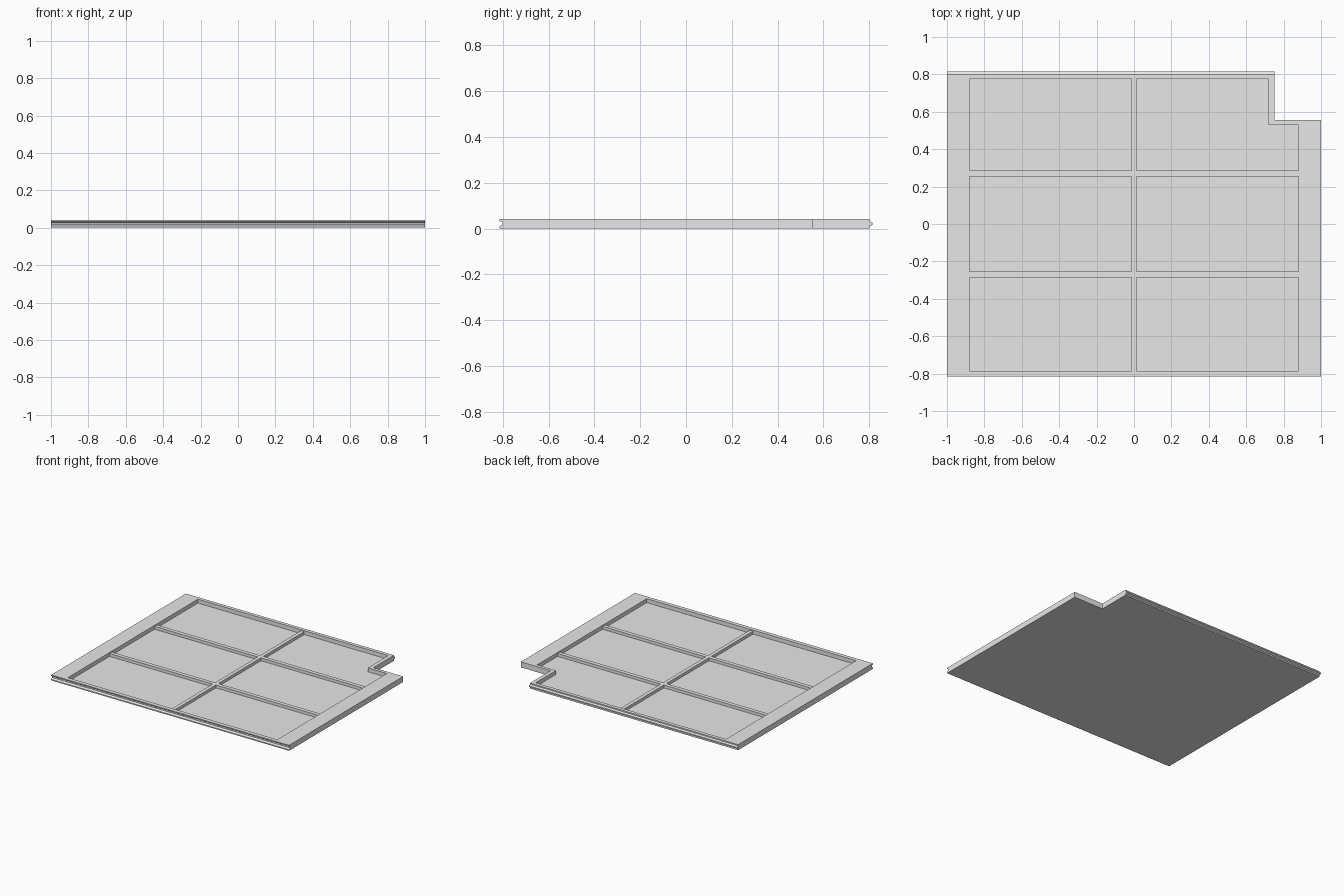
import bpy
import bmesh

if "Cube" in bpy.data.objects:
    bpy.data.objects.remove(bpy.data.objects["Cube"])

H = 0.042        # panel thickness
FLOOR = 0.012    # top of the recessed floor
RIB_TOP = 0.034  # top of the stiffening ribs

grey = bpy.data.materials.new("light grey")
grey.diffuse_color = (0.8, 0.8, 0.8, 1)
grey.use_nodes = True
grey.node_tree.nodes["Principled BSDF"].inputs["Base Color"].default_value = grey.diffuse_color


def prism(name, points, offset):
    """Extrude a closed outline of 3D points along an offset."""
    bm = bmesh.new()
    face = bm.faces.new([bm.verts.new(p) for p in points])
    ext = bmesh.ops.extrude_face_region(bm, geom=[face], use_keep_orig=True)
    verts = [g for g in ext["geom"] if isinstance(g, bmesh.types.BMVert)]
    bmesh.ops.translate(bm, verts=verts, vec=offset)
    bmesh.ops.recalc_face_normals(bm, faces=bm.faces)
    mesh = bpy.data.meshes.new(name)
    bm.to_mesh(mesh)
    bm.free()
    mesh.materials.append(grey)
    obj = bpy.data.objects.new(name, mesh)
    bpy.context.collection.objects.link(obj)
    return obj


def box(name, x0, x1, y0, y1, z0, z1):
    outline = [(x0, y0, z0), (x1, y0, z0), (x1, y1, z0), (x0, y1, z0)]
    return prism(name, outline, (0, 0, z1 - z0))


def cut(target, cutter):
    """Subtract the cutter from the target, then discard it."""
    cutter.hide_render = True
    mod = target.modifiers.new("cut", "BOOLEAN")
    mod.operation = "DIFFERENCE"
    mod.solver = "EXACT"
    mod.object = cutter
    bpy.context.view_layer.objects.active = target
    bpy.ops.object.modifier_apply(modifier=mod.name)
    bpy.data.objects.remove(cutter)


# Panel body: groove along the front edge, tongue along the back edge
profile = [(-0.815, 0), (0.802, 0), (0.802, 0.010), (0.815, 0.017),
           (0.815, 0.026), (0.802, 0.033), (0.802, H), (-0.815, H),
           (-0.815, 0.034), (-0.802, 0.026), (-0.802, 0.017), (-0.815, 0.009)]
panel = prism("panel", [(-1, y, z) for y, z in profile], (2, 0, 0))

# Corner notch at the back right
cut(panel, box("notch_cutter", 0.75, 1.1, 0.555, 0.9, -0.1, 0.2))

# Recess that follows the notch
recess = [(-0.88, -0.785), (0.88, -0.785), (0.88, 0.53),
          (0.72, 0.53), (0.72, 0.775), (-0.88, 0.775)]
cut(panel, prism("recess_cutter", [(x, y, FLOOR) for x, y in recess], (0, 0, 0.1)))

# Ribs: one long spine and two crossing ribs on each side of it
box("spine_rib", -0.014, 0.014, -0.785, 0.775, FLOOR, RIB_TOP)
for y in (-0.27, 0.27):
    for x0, x1 in ((-0.88, -0.014), (0.014, 0.88)):
        box("cross_rib", x0, x1, y - 0.015, y + 0.015, FLOOR, RIB_TOP)
